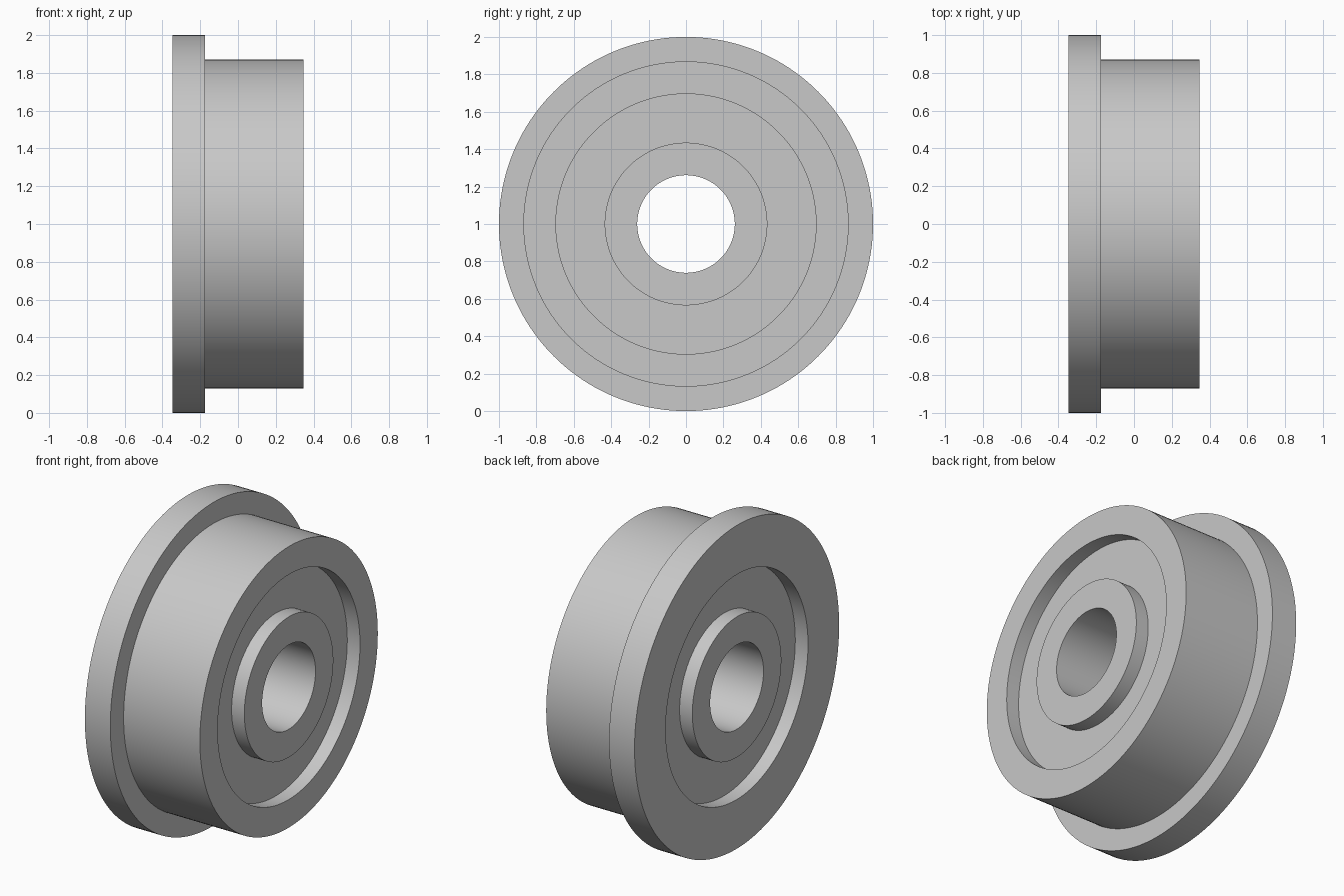
import bpy
import bmesh
import math
from mathutils import Vector

cube = bpy.data.objects.get("Cube")
if cube:
    bpy.data.objects.remove(cube, do_unlink=True)

UNIT = 1 / 11.5          # flange radius is 11.5 units
SEGMENTS = 160

grey = bpy.data.materials.new("plain grey")
grey.use_nodes = True
colour = (0.58, 0.58, 0.58, 1)
grey.diffuse_color = colour
grey.node_tree.nodes["Principled BSDF"].inputs["Base Color"].default_value = colour

# Wheel section as (x, radius): flush hub and rim, web recessed on both sides
section = [
    (-4, 3), (-4, 5), (-3, 5), (-3, 8), (-4, 8), (-4, 11.5),   # flange side
    (-2, 11.5), (-2, 10),                                      # flange step
    (4, 10), (4, 8), (3, 8), (3, 5), (4, 5), (4, 3),           # tread side
]

# Revolve the closed section about the x axis
bm = bmesh.new()
verts = [bm.verts.new((x * UNIT, 0, r * UNIT)) for x, r in section]
edges = [bm.edges.new((a, b)) for a, b in zip(verts, verts[1:] + verts[:1])]
bmesh.ops.spin(bm, geom=verts + edges, cent=Vector(), axis=(1, 0, 0),
               angle=math.tau, steps=SEGMENTS, use_merge=True)
bmesh.ops.remove_doubles(bm, verts=bm.verts, dist=0.0001)
bmesh.ops.recalc_face_normals(bm, faces=bm.faces)

mesh = bpy.data.meshes.new("flanged_wheel")
bm.to_mesh(mesh)
bm.free()
mesh.materials.append(grey)

wheel = bpy.data.objects.new("flanged_wheel", mesh)
bpy.context.collection.objects.link(wheel)
wheel.location.z = 1

# Smooth the round surfaces, keep the rims crisp
bpy.ops.object.select_all(action="DESELECT")
wheel.select_set(True)
bpy.context.view_layer.objects.active = wheel
bpy.ops.object.shade_smooth_by_angle(angle=math.radians(30))
